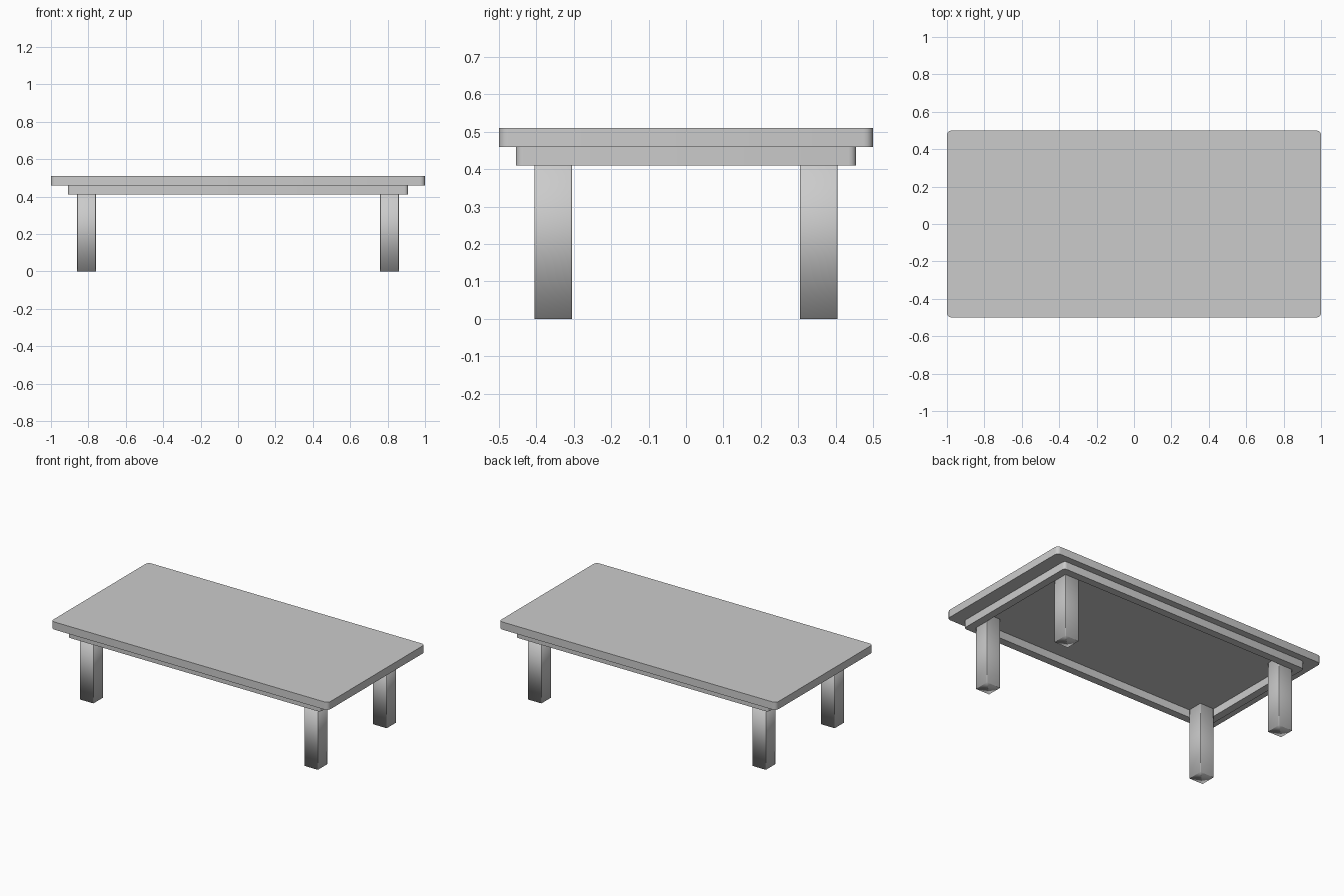
import bpy, bmesh
from math import sin, cos, pi, radians

if "Cube" in bpy.data.objects:
    bpy.data.objects.remove(bpy.data.objects["Cube"])

SEG = 4


def outline(hx, hy, r):
    """Rounded rectangle, counter-clockwise."""
    pts = []
    for i, (sx, sy) in enumerate(((1, 1), (-1, 1), (-1, -1), (1, -1))):
        for k in range(SEG + 1):
            a = pi / 2 * (i + k / SEG)
            pts.append((sx * (hx - r) + r * cos(a), sy * (hy - r) + r * sin(a)))
    return pts


def prism(name, half, r, z0, z1, centre=(0, 0), hole=None):
    """Rounded slab, or a frame when hole = (half x, half y, radius)."""
    bm = bmesh.new()

    def loop(o, z):
        return [bm.verts.new((x + centre[0], y + centre[1], z)) for x, y in o]

    def bridge(a, b):
        n = len(a)
        for i in range(n):
            j = (i + 1) % n
            bm.faces.new((a[i], a[j], b[j], b[i]))

    out = outline(*half, r)
    lo, hi = loop(out, z0), loop(out, z1)
    bridge(lo, hi)
    if hole:
        inner = outline(*hole)
        ilo, ihi = loop(inner, z0), loop(inner, z1)
        bridge(hi, ihi)
        bridge(ihi, ilo)
        bridge(ilo, lo)
    else:
        bm.faces.new(hi)
        bm.faces.new(lo[::-1])
    bmesh.ops.recalc_face_normals(bm, faces=bm.faces)
    me = bpy.data.meshes.new(name)
    bm.to_mesh(me)
    bm.free()
    ob = bpy.data.objects.new(name, me)
    bpy.context.collection.objects.link(ob)
    return ob


def smooth(ob, angle=None):
    bpy.ops.object.select_all(action='DESELECT')
    ob.select_set(True)
    bpy.context.view_layer.objects.active = ob
    if angle is None:
        bpy.ops.object.shade_smooth()
    else:
        bpy.ops.object.shade_smooth_by_angle(angle=radians(angle))


# Top board
smooth(prism("table_top", (1.0, 0.5), 0.025, 0.46, 0.51), 40)

# Hollow frame under the top
smooth(prism("apron_frame", (0.91, 0.455), 0.02, 0.41, 0.46,
             hole=(0.86, 0.405, 0.004)), 40)

# Legs sit inside the frame corners, softly shaded all over
for sx, side in ((-1, "left"), (1, "right")):
    for sy, end in ((-1, "front"), (1, "back")):
        smooth(prism(f"{end}_{side}_leg", (0.05, 0.05), 0.004, 0, 0.46,
                     centre=(sx * 0.81, sy * 0.355)))
